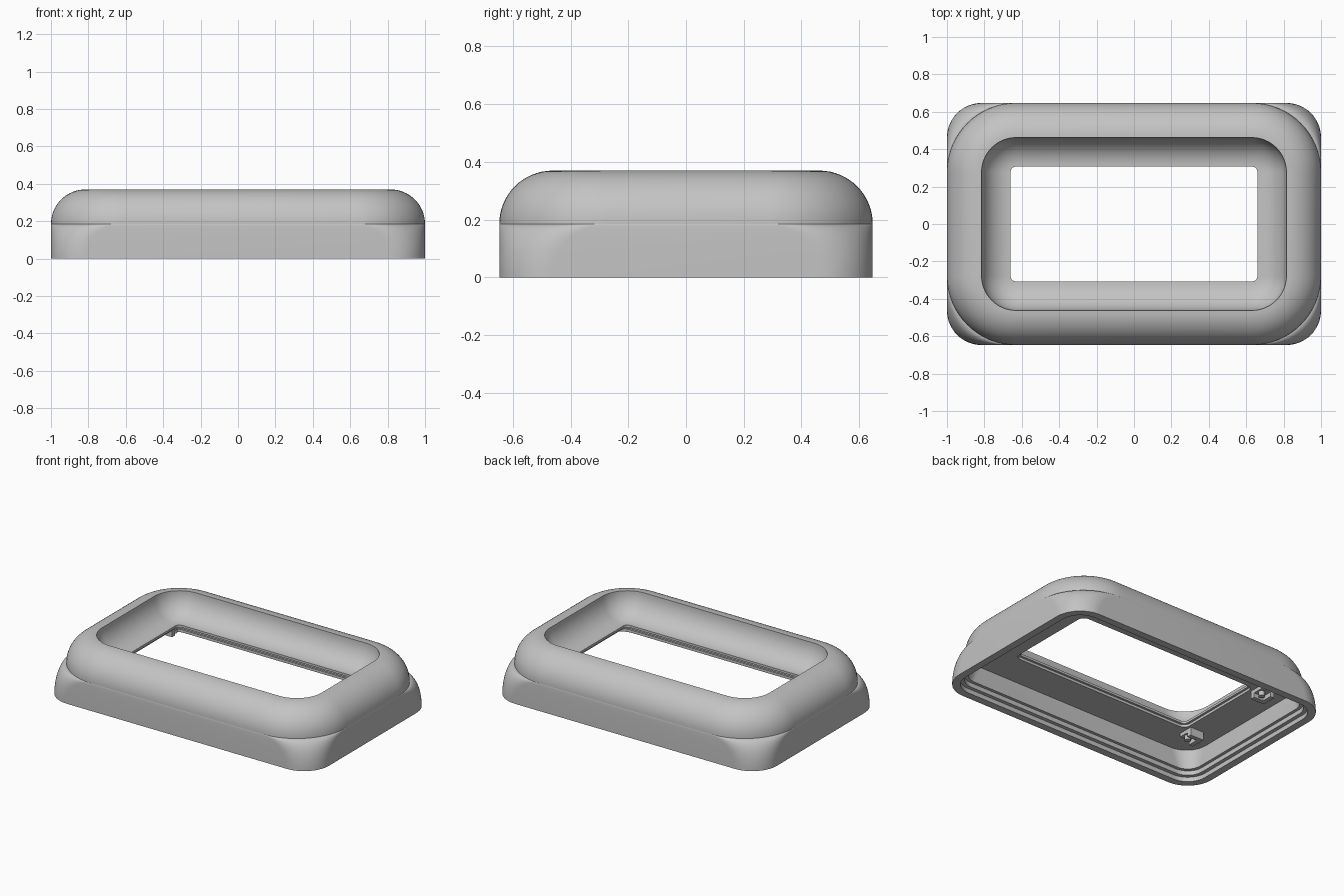
import bpy, bmesh
from math import sin, cos, pi

cube = bpy.data.objects.get("Cube")
if cube:
    bpy.data.objects.remove(cube, do_unlink=True)

HALF_X, HALF_Y, HEIGHT = 1.0, 0.647, 0.37
CORNER = 0.185      # plan radius of the base corners and of the dish rim
ROUND = 0.185       # shoulder radius
DISH = 0.158        # dish depth
CEILING = 0.18      # underside of the top panel
ARC = 16

grey = bpy.data.materials.new("plain_grey")
grey.use_nodes = True
grey.diffuse_color = (0.55, 0.55, 0.55, 1)
grey.node_tree.nodes["Principled BSDF"].inputs["Base Color"].default_value = (0.55, 0.55, 0.55, 1)


def finish(name, bm):
    bmesh.ops.remove_doubles(bm, verts=bm.verts, dist=1e-5)
    bmesh.ops.recalc_face_normals(bm, faces=bm.faces)
    mesh = bpy.data.meshes.new(name)
    bm.to_mesh(mesh)
    bm.free()
    mesh.materials.append(grey)
    obj = bpy.data.objects.new(name, mesh)
    bpy.context.collection.objects.link(obj)
    bpy.ops.object.select_all(action='DESELECT')
    obj.select_set(True)
    bpy.context.view_layer.objects.active = obj
    bpy.ops.object.shade_smooth_by_angle(angle=pi / 6)


def rounded_ring(bm, inset, z, radius):
    """Rounded rectangle, inset from the outer footprint."""
    ring = []
    cx, cy = HALF_X - inset - radius, HALF_Y - inset - radius
    for k, (sx, sy) in enumerate([(1, 1), (-1, 1), (-1, -1), (1, -1)]):
        for i in range(ARC + 1):
            a = (k + i / ARC) * pi / 2
            ring.append(bm.verts.new((sx * cx + radius * cos(a),
                                      sy * cy + radius * sin(a), z)))
    return ring


# Shell section as (inset, height, corner radius), going round the closed profile
angles = [i / ARC * pi / 2 for i in range(ARC + 1)]
# outer wall, its corners widening upwards
section = [(0, (HEIGHT - ROUND) * sin(a), CORNER + ROUND * (1 - cos(a))) for a in angles]
# rounded shoulder up to the rim
section += [(ROUND * (1 - cos(a)), HEIGHT - ROUND * (1 - sin(a)),
             CORNER + ROUND * cos(a)) for a in angles[1:]]
# concave dish down to the window
section += [(ROUND + 0.155 * (1 - cos(a)), HEIGHT - DISH * sin(a),
             CORNER - 0.155 * (1 - cos(a))) for a in angles[1:]]
# window edge with a shallow rebate below
section += [(0.34, 0.197, 0.03), (0.325, 0.197, 0.045), (0.325, CEILING, 0.045)]
# ceiling, inner wall, groove and lip
section += [(0.095, CEILING, 0.15), (0.095, 0.06, 0.1), (0.075, 0.06, 0.11),
            (0.075, 0.03, 0.11), (0.05, 0.03, 0.135), (0.05, 0, 0.135)]

bm = bmesh.new()
rings = [rounded_ring(bm, *s) for s in section]
for lower, upper in zip(rings, rings[1:] + rings[:1]):
    n = len(lower)
    for i in range(n):
        j = (i + 1) % n
        bm.faces.new((lower[i], lower[j], upper[j], upper[i]))
finish("frame_shell", bm)


def clip(name, side):
    """L-shaped mounting block with a short peg, hanging from the ceiling."""
    bm = bmesh.new()
    top = CEILING + 0.005
    for x, y, sx, sy, drop in [(-0.74, 0.30, 0.10, 0.03, 0.06),
                               (-0.775, 0.335, 0.03, 0.10, 0.06),
                               (-0.74, 0.335, 0.10, 0.10, 0.03)]:
        geom = bmesh.ops.create_cube(bm, size=1)
        for v in geom["verts"]:
            v.co = (x + v.co.x * sx, side * (y + v.co.y * sy),
                    top - drop / 2 + v.co.z * drop)
    peg = bmesh.ops.create_cone(bm, cap_ends=True, segments=20,
                                radius1=0.02, radius2=0.02, depth=0.06)
    bmesh.ops.translate(bm, verts=peg["verts"],
                        vec=(-0.72, side * 0.35, top - 0.03))
    finish(name, bm)


clip("back_clip", 1)
clip("front_clip", -1)
